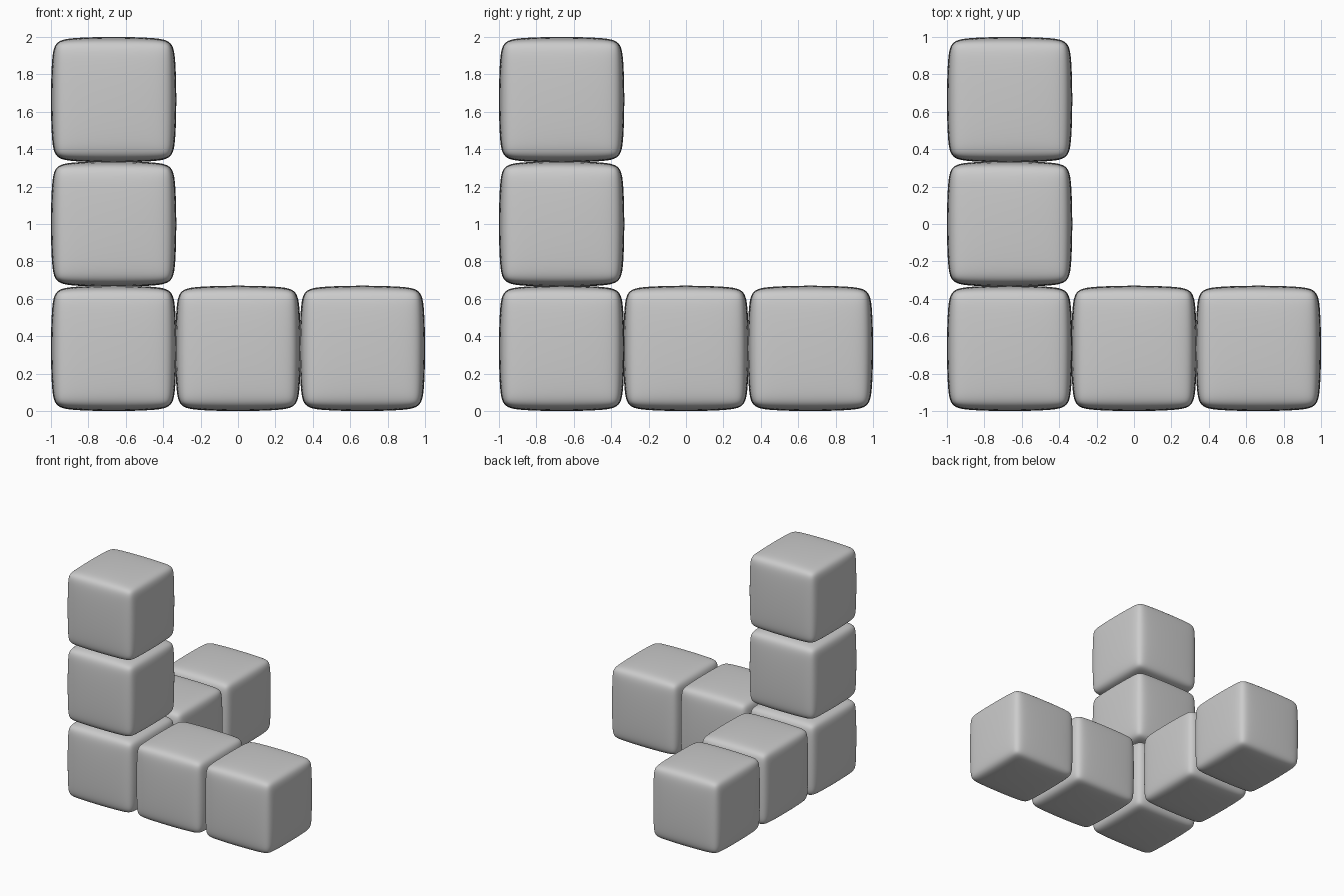
import bpy

if "Cube" in bpy.data.objects:
    bpy.data.objects.remove(bpy.data.objects["Cube"])

SIZE = 0.67
STEP = 0.665


def soft_cube(name, cell):
    # chamfered cube smoothed by subdivision: slightly pillowed faces
    bpy.ops.mesh.primitive_cube_add(size=1)
    ob = bpy.context.object
    ob.name = name
    bevel = ob.modifiers.new("Chamfer", 'BEVEL')
    bevel.width = 0.07
    bevel.segments = 1
    sub = ob.modifiers.new("Smooth", 'SUBSURF')
    sub.levels = sub.render_levels = 4
    for m in ("Chamfer", "Smooth"):
        bpy.ops.object.modifier_apply(modifier=m)
    # bring the smoothed block to its exact size and grid position
    ob.dimensions = (SIZE, SIZE, SIZE)
    ob.location = (-STEP + cell[0] * STEP,
                   -STEP + cell[1] * STEP,
                   SIZE / 2 + cell[2] * STEP)
    bpy.ops.object.transform_apply(location=False, rotation=False, scale=True)
    bpy.ops.object.shade_smooth()
    return ob


# shared corner block, then two blocks along each axis
soft_cube("corner_block", (0, 0, 0))
for axis, label in enumerate(("right_arm", "back_arm", "upper_arm")):
    for i in (1, 2):
        cell = [0, 0, 0]
        cell[axis] = i
        soft_cube(f"{label}_block_{i}", cell)
